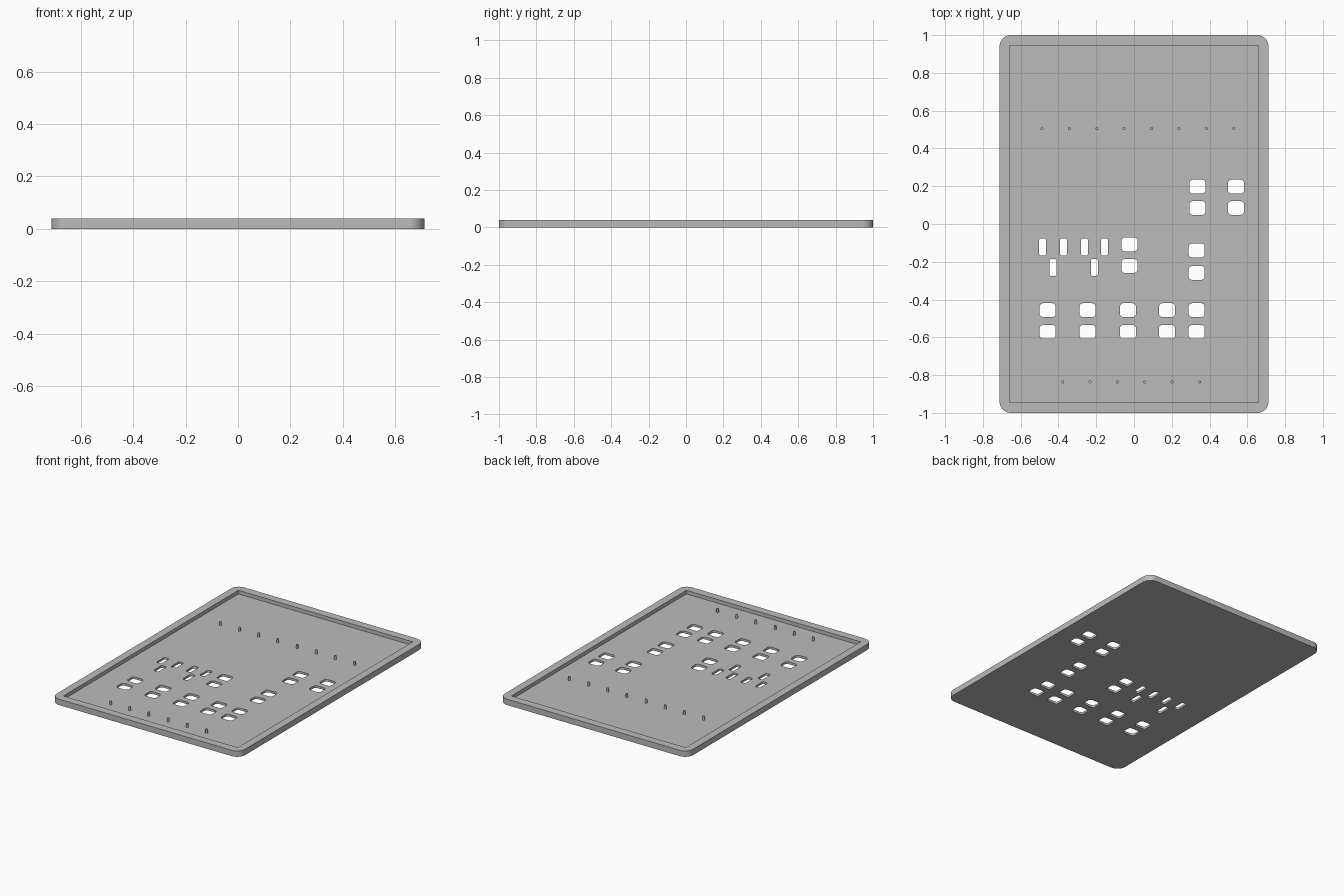
import bpy, bmesh
from math import cos, sin, pi, radians

if "Cube" in bpy.data.objects:
    bpy.data.objects.remove(bpy.data.objects["Cube"], do_unlink=True)

GREY = (0.5, 0.5, 0.5, 1)
FLOOR, TOP = 0.015, 0.04

mat = bpy.data.materials.new("plain grey")
mat.use_nodes = True
mat.diffuse_color = GREY
mat.node_tree.nodes["Principled BSDF"].inputs["Base Color"].default_value = GREY


def add_prism(bm, x, y, w, d, z0, z1, r=0, steps=6):
    """Upright block with rounded corners of radius r."""
    pts = []
    if r:
        for i, (sx, sy) in enumerate([(1, 1), (-1, 1), (-1, -1), (1, -1)]):
            for k in range(steps + 1):
                a = pi / 2 * (i + k / steps)
                pts.append((x + sx * (w / 2 - r) + r * cos(a),
                            y + sy * (d / 2 - r) + r * sin(a)))
    else:
        pts = [(x + sx * w / 2, y + sy * d / 2)
               for sx, sy in [(1, 1), (-1, 1), (-1, -1), (1, -1)]]
    low = [bm.verts.new((px, py, z0)) for px, py in pts]
    high = [bm.verts.new((px, py, z1)) for px, py in pts]
    bm.faces.new(low[::-1])
    bm.faces.new(high)
    n = len(pts)
    for i in range(n):
        j = (i + 1) % n
        bm.faces.new((low[i], low[j], high[j], high[i]))


def make_object(name, bm):
    mesh = bpy.data.meshes.new(name)
    bm.to_mesh(mesh)
    bm.free()
    mesh.materials.append(mat)
    ob = bpy.data.objects.new(name, mesh)
    bpy.context.collection.objects.link(ob)
    return ob


def activate(ob):
    bpy.ops.object.select_all(action='DESELECT')
    ob.select_set(True)
    bpy.context.view_layer.objects.active = ob


def cut(ob, cutter):
    cutter.hide_render = True
    mod = ob.modifiers.new("cut", 'BOOLEAN')
    mod.operation, mod.solver, mod.object = 'DIFFERENCE', 'EXACT', cutter
    activate(ob)
    bpy.ops.object.modifier_apply(modifier=mod.name)
    bpy.data.objects.remove(cutter, do_unlink=True)


# Tray body with rounded outer corners
bm = bmesh.new()
add_prism(bm, 0, 0, 1.424, 2, 0, TOP, r=0.06, steps=10)
tray = make_object("tray", bm)

# Recess inside the rim
bm = bmesh.new()
add_prism(bm, 0, 0, 1.318, 1.89, FLOOR, TOP + 0.1)
cut(tray, make_object("recess_cutter", bm))

# Button windows, in pairs one above the other: x, upper y, lower y
pairs = [(0.336, 0.198, 0.085), (0.54, 0.198, 0.085),
         (-0.024, -0.108, -0.222), (0.332, -0.14, -0.259)]
pairs += [(x, -0.456, -0.571) for x in (-0.457, -0.246, -0.032, 0.175, 0.332)]
bm = bmesh.new()
for x, *ys in pairs:
    for y in ys:
        add_prism(bm, x, y, 0.085, 0.073, -0.1, 0.1, r=0.018)

# Narrow upright slots
slots = [(x, -0.122) for x in (-0.484, -0.373, -0.262, -0.156)]
slots += [(x, -0.23) for x in (-0.429, -0.21)]
for x, y in slots:
    add_prism(bm, x, y, 0.037, 0.09, -0.1, 0.1, r=0.01)
cut(tray, make_object("window_cutter", bm))

activate(tray)
bpy.ops.object.shade_smooth_by_angle(angle=radians(30))

# Rows of small locating pins
for row, first_x, y, count in [("back", -0.487, 0.505, 8), ("front", -0.378, -0.836, 6)]:
    for i in range(count):
        bpy.ops.mesh.primitive_cylinder_add(
            vertices=16, radius=0.008, depth=TOP - FLOOR + 0.004,
            location=(first_x + i * 0.145, y, (TOP + FLOOR - 0.004) / 2))
        pin = bpy.context.object
        pin.name = f"{row}_pin_{i + 1}"
        pin.data.materials.append(mat)
        bpy.ops.object.shade_smooth_by_angle(angle=radians(30))
